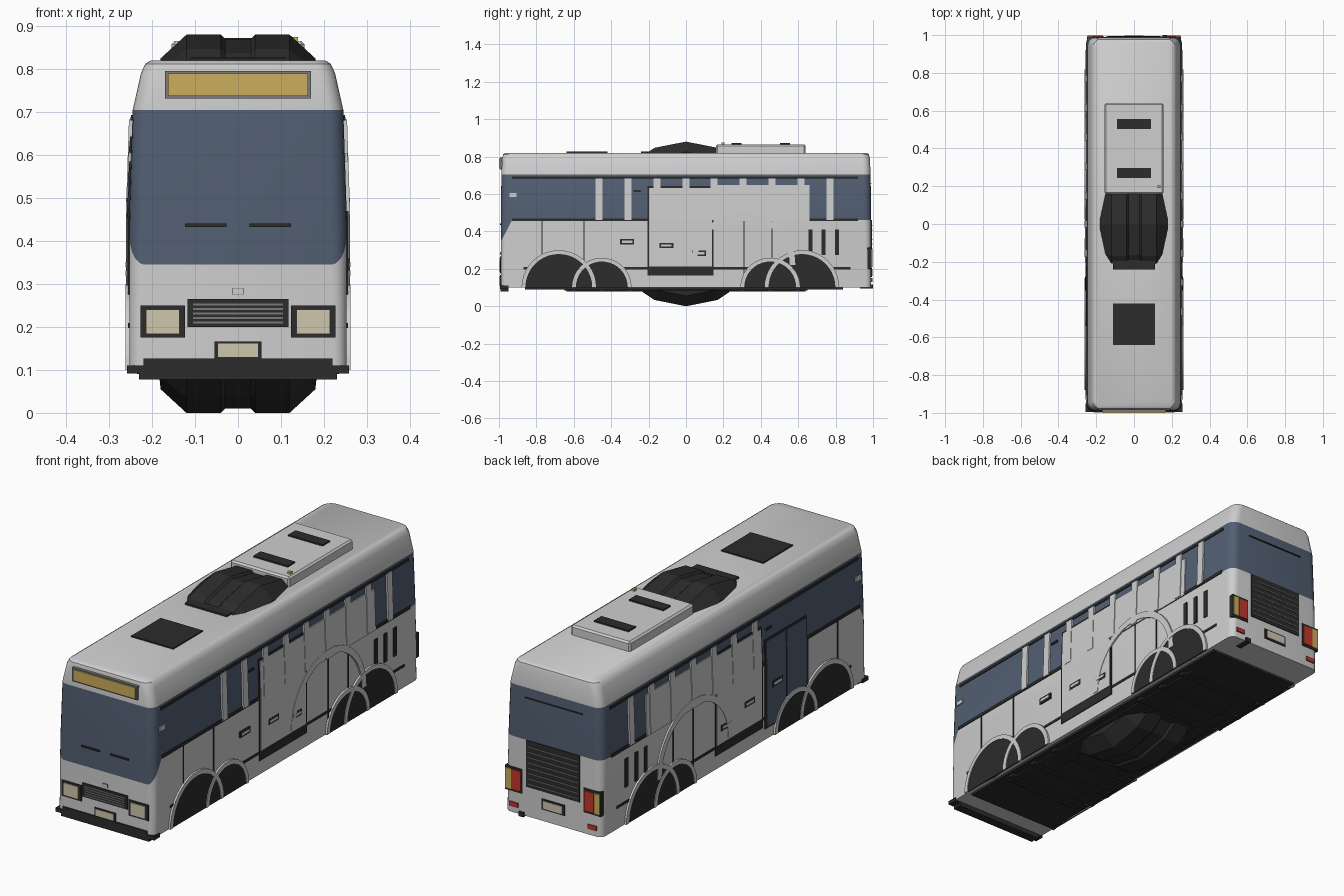
import bpy, bmesh, math
from mathutils import Vector

cube = bpy.data.objects.get("Cube")
if cube:
    bpy.data.objects.remove(cube, do_unlink=True)


def material(name, r, g, b):
    m = bpy.data.materials.new(name)
    m.use_nodes = True
    m.diffuse_color = (r, g, b, 1)
    bsdf = next(n for n in m.node_tree.nodes if n.type == 'BSDF_PRINCIPLED')
    bsdf.inputs["Base Color"].default_value = (r, g, b, 1)
    bsdf.inputs["Roughness"].default_value = 0.7
    return m


WHITE = material("body white", .62, .62, .62)
GLASS = material("tinted glass", .085, .115, .17)
DARK = material("dark trim", .025, .025, .025)
YELLOW = material("sign yellow", .6, .42, .11)
CREAM = material("lamp cream", .62, .57, .42)
RED = material("lamp red", .55, .04, .025)
GREY = material("slat grey", .2, .2, .2)

# half width, half length and corner radius of the shell at each height
LEVELS = [(.1, .253, .99, .03), (.345, .253, .99, .035), (.46, .253, .99, .04),
          (.705, .245, .987, .04), (.79, .226, .983, .04), (.812, .216, .978, .04),
          (.82, .203, .968, .04)]


def half_width(z):
    for a, b in zip(LEVELS, LEVELS[1:]):
        if z <= b[0]:
            return a[1] + (b[1] - a[1]) * max(0, z - a[0]) / (b[0] - a[0])
    return LEVELS[-1][1]


def finish(name, bm, *mats):
    bmesh.ops.recalc_face_normals(bm, faces=bm.faces)
    me = bpy.data.meshes.new(name)
    bm.to_mesh(me)
    bm.free()
    for m in mats:
        me.materials.append(m)
    ob = bpy.data.objects.new(name, me)
    bpy.context.collection.objects.link(ob)
    return ob


def hexa(bm, low, high):
    """Solid between two four-point loops."""
    a = [bm.verts.new(p) for p in low]
    b = [bm.verts.new(p) for p in high]
    bm.faces.new(a)
    bm.faces.new(b)
    for i in range(4):
        j = (i + 1) % 4
        bm.faces.new((a[i], a[j], b[j], b[i]))


def boxes(name, mat, *specs):
    """Boxes given as x0, x1, y0, y1, z0, z1."""
    bm = bmesh.new()
    for x0, x1, y0, y1, z0, z1 in specs:
        loop = [(x0, y0), (x1, y0), (x1, y1), (x0, y1)]
        hexa(bm, [(*p, z0) for p in loop], [(*p, z1) for p in loop])
    return finish(name, bm, mat)


def side_plates(name, mat, t, specs, sides=(1, -1)):
    """Thin plates y0, y1, z0, z1 that follow the lean of the side walls."""
    bm = bmesh.new()
    for s in sides:
        for y0, y1, z0, z1 in specs:
            cuts = [z0, .46, z1] if z0 < .46 < z1 else [z0, z1]
            for za, zb in zip(cuts, cuts[1:]):
                loops = []
                for z in (za, zb):
                    xi, xo = s * (half_width(z) - .004), s * (half_width(z) + t)
                    loops.append([(xi, y0, z), (xo, y0, z), (xo, y1, z), (xi, y1, z)])
                hexa(bm, *loops)
    return finish(name, bm, mat)


def arch(name, mat, y, z, r0, r1, t, steps=20):
    """Half ring on both side walls; r0 = 0 gives a half disc."""
    bm = bmesh.new()
    for s in (1, -1):
        xi, xo = s * .245, s * (.253 + t)
        for i in range(steps):
            pts = []
            for r, k in ((r0, i), (r1, i), (r1, i + 1), (r0, i + 1)):
                a = math.pi * k / steps
                pts.append((y + r * math.cos(a), z + r * math.sin(a)))
            hexa(bm, [(xi, *p) for p in pts], [(xo, *p) for p in pts])
    bmesh.ops.remove_doubles(bm, verts=bm.verts, dist=1e-5)
    return finish(name, bm, mat)


# Shell: rounded rectangles lofted upward
bm = bmesh.new()
rings = []
for z, w, l, r in LEVELS:
    ring = []
    for q, (sx, sy) in enumerate(((1, 1), (-1, 1), (-1, -1), (1, -1))):
        for k in range(6):
            a = (q + k / 5) * math.pi / 2
            ring.append(bm.verts.new((sx * (w - r) + r * math.cos(a),
                                      sy * (l - r) + r * math.sin(a), z)))
    rings.append(ring)
for a, b in zip(rings, rings[1:]):
    for i in range(len(a)):
        j = (i + 1) % len(a)
        bm.faces.new((a[i], a[j], b[j], b[i]))
bm.faces.new(rings[0])
bm.faces.new(rings[-1])
# Slanted lower edge of the windscreen, cut into the side walls
slope = Vector((0, .115, -.06)).normalized()
band = [f for f in bm.faces if .345 < f.calc_center_median().z < .46]
geom = band + list({e for f in band for e in f.edges}) + list({v for f in band for v in f.verts})
bmesh.ops.bisect_plane(bm, geom=geom, plane_co=(0, -.99, .345), plane_no=slope)
for f in bm.faces:
    c = f.calc_center_median()
    screen = .345 < c.z < .46 and (c - Vector((0, -.99, .345))).dot(slope) < 0
    f.material_index = int(screen or .46 < c.z < .705)
shell = finish("shell", bm, WHITE, GLASS)
bpy.context.view_layer.objects.active = shell
shell.select_set(True)
bpy.ops.object.shade_smooth_by_angle(angle=math.radians(35))
shell.select_set(False)

# Large faceted drum passing through roof and floor
bm = bmesh.new()
profile = [(-.185, .34), (-.18, .385), (-.12, .44), (-.04, .44), (-.03, .43),
           (.03, .43), (.04, .44), (.12, .44), (.18, .385), (.185, .34)]
vs = [bm.verts.new((x, 0, r)) for x, r in profile]
es = [bm.edges.new(p) for p in zip(vs, vs[1:])]
bmesh.ops.spin(bm, geom=vs + es, cent=(0, 0, 0), axis=(1, 0, 0),
               angle=math.tau, steps=16, use_merge=True)
bmesh.ops.translate(bm, verts=bm.verts, vec=(0, 0, .44))
finish("drum", bm, DARK)

# Roof equipment
boxes("roof_unit", WHITE, (-.155, .155, .16, .64, .81, .865)).modifiers.new(
    "bevel", 'BEVEL').width = .008
boxes("roof_unit_vents", DARK, *[(-.09, .09, y - .027, y + .027, .86, .872) for y in (.27, .53)])
boxes("roof_hatch", DARK, (-.11, .11, -.64, -.42, .815, .826))
boxes("roof_strip", DARK, (-.11, .11, -.24, -.19, .815, .828))
boxes("roof_marker", YELLOW, (.125, .14, .19, .205, .86, .875))

# Underbody
boxes("floor_pan", DARK, (-.235, .235, -.86, .84, .09, .105), (-.2, .2, -.65, .65, .083, .095))
boxes("floor_ribs", DARK, *[(-.22, .22, y - .015, y + .015, .078, .09)
                            for y in (-.6, -.45, -.3, .3, .45, .6)])
boxes("floor_rails", DARK, *[(x - .012, x + .012, -.64, .64, .078, .09) for x in (-.12, .12)])

# Front
boxes("sign_frame", GREY, (-.17, .17, -.995, -.97, .731, .796))
boxes("sign", YELLOW, (-.163, .163, -1, -.97, .737, .79))
boxes("wipers", DARK, *[(s * .075 - .048, s * .075 + .048, -.995, -.98, .433, .441) for s in (1, -1)])
boxes("badge_frame", GREY, (-.014, .014, -.993, -.98, .275, .291))
boxes("badge", WHITE, (-.012, .012, -.994, -.98, .277, .289))
boxes("grille", DARK, (-.118, .118, -.994, -.98, .2, .265))
boxes("grille_slats", GREY, *[(-.105, .105, -.997, -.98, .208 + i * .0105, .213 + i * .0105)
                              for i in range(5)])
boxes("headlight_frames", DARK, *[(s * .175 - .052, s * .175 + .052, -.994, -.95, .175, .25)
                                  for s in (1, -1)])
boxes("headlights", CREAM, *[(s * .175 - .039, s * .175 + .039, -.998, -.96, .184, .241)
                             for s in (1, -1)])
boxes("front_plate_frame", DARK, (-.055, .055, -.994, -.98, .125, .166))
boxes("front_plate", CREAM, (-.047, .047, -.997, -.98, .13, .161))
boxes("front_bumper", DARK, (-.22, .22, -.996, -.95, .11, .126),
      (-.258, .258, -.994, -.95, .092, .11), (-.23, .23, -.992, -.95, .078, .092))

# Rear
boxes("engine_grille", DARK, (-.14, .14, .98, .994, .24, .46))
boxes("engine_slats", GREY, *[(-.13, .13, .98, .996, .255 + i * .025, .259 + i * .025)
                              for i in range(8)])
boxes("rear_window_line", DARK, (-.15, .15, .98, .992, .655, .66))
for s, side in ((1, "left"), (-1, "right")):
    boxes(side + "_tail_frame", DARK, (s * .205 - .045, s * .205 + .045, .95, .993, .2, .315))
    boxes(side + "_tail_lamp", RED, (s * .19 - .025, s * .19 + .025, .95, .998, .21, .305))
    boxes(side + "_tail_indicator", YELLOW, (s * .232 - .015, s * .232 + .015, .95, .997, .21, .305))
    boxes(side + "_reflector", RED, (s * .205 - .022, s * .205 + .022, .96, .997, .13, .15))
boxes("rear_plate_frame", DARK, (-.06, .06, .98, .994, .155, .205))
boxes("rear_plate", CREAM, (-.05, .05, .98, .997, .162, .198))
boxes("exhaust_pipe", DARK, (.15, .175, .93, 1, .095, .115))

# Side trim lines
side_plates("window_trim", DARK, .004, [(-.93, .92, .455, .47), (-.93, .92, .68, .693)])
side_plates("skirt_trim", DARK, .003, [(-.87, .88, .197, .209), (-.2, .13, .165, .21)])
side_plates("panel_gaps", DARK, .003,
            [(y - .003, y + .003, .12, .46) for y in (-.77, -.545, .31, .46)])
side_plates("rear_vents", DARK, .005, [(y - .011, y + .011, .275, .41) for y in (.665, .735, .808)])
side_plates("side_markers", WHITE, .006, [(-.945, -.905, .585, .605)])

# White service panels over the glass
side_plates("service_panel_frame", DARK, .004, [(-.206, .146, .165, .643)])
side_plates("service_panel", WHITE, .006, [(-.198, .138, .212, .633)])
side_plates("window_blank", WHITE, .005, [(.146, .66, .455, .648)])
side_plates("pillars", WHITE, .008,
            [(y - .019, y + .019, .46, .683) for y in (-.155, 0, .15, .305, .46, .615, .77)])
side_plates("front_pillars", WHITE, .008,
            [(y - .019, y + .019, .46, .683) for y in (-.465, -.31)], sides=(1,))
HANDLES = ((-.315, .345), (-.105, .325), (.07, .283))
side_plates("handle_frames", DARK, .007, [(y - .038, y + .038, z - .014, z + .014) for y, z in HANDLES])
side_plates("handles", WHITE, .009, [(y - .028, y + .028, z - .006, z + .006) for y, z in HANDLES])
side_plates("catches", DARK, .006, [(-.28, -.24, .61, .62)])

# Passenger door on the right-hand side
side_plates("door_frame", DARK, .003, [(-.54, -.225, .15, .57)], sides=(-1,))
side_plates("door_glass", GLASS, .005, [(-.53, -.388, .16, .56), (-.378, -.235, .16, .56)], sides=(-1,))

# Wheel openings and their lips, plus the tall decorative arch
for name, y, r in (("front", -.68, .195), ("second", -.45, .155),
                   ("third", .45, .155), ("rear", .62, .195)):
    arch(name + "_wheel_opening", DARK, y, .1, 0, r, .006)
for name, y, r in (("front", -.68, .195), ("second", -.45, .155),
                   ("third", .45, .155), ("rear", .62, .195)):
    arch(name + "_wheel_lip", WHITE, y, .1, r - .016, r + .004, .009)
arch("tall_arch", WHITE, .305, .22, .25, .28, .008)
